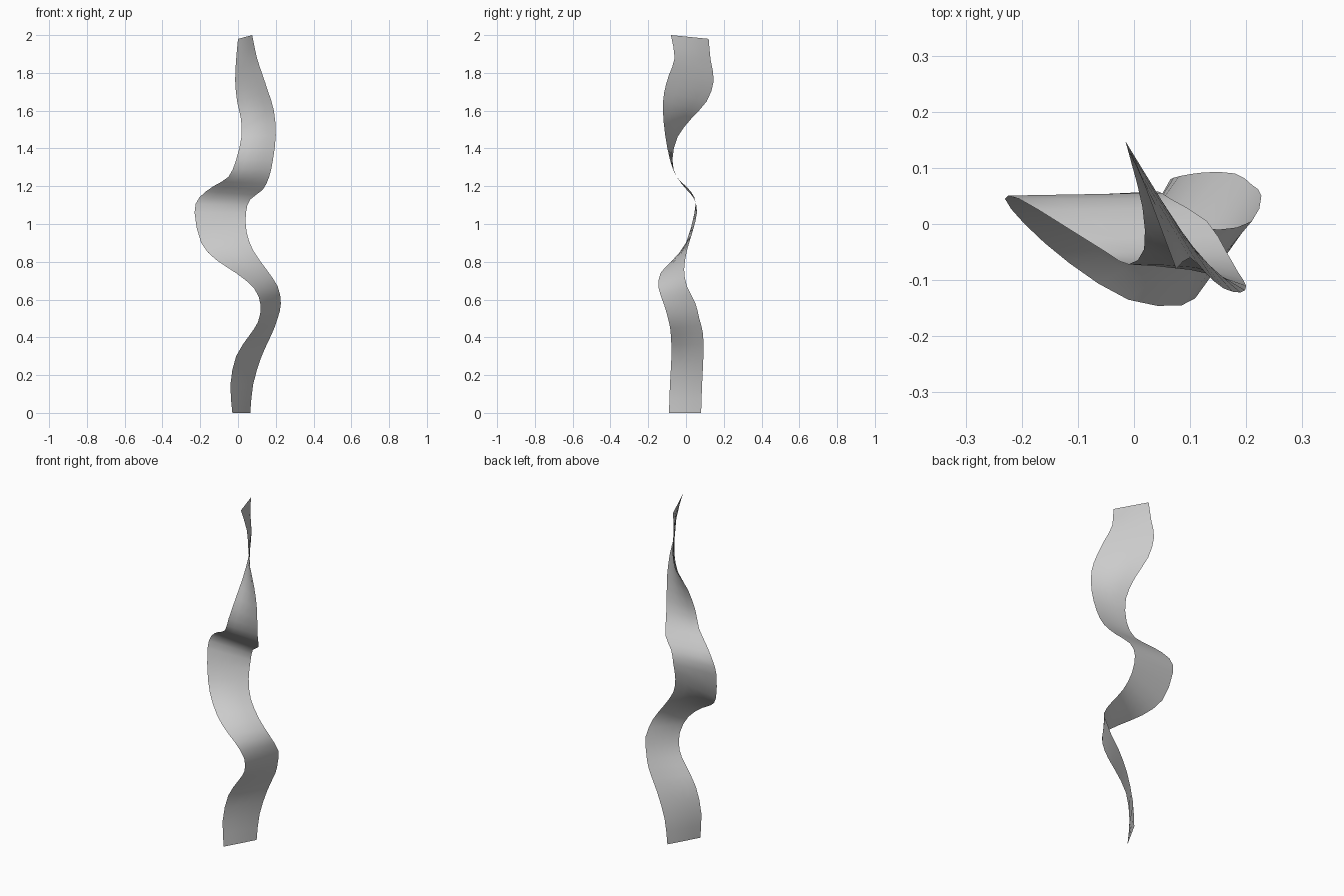
import bpy, bmesh
from mathutils import Vector

# Left and right edge of the twisted ribbon, bottom to top
LEFT = [(-.03, -.09, 0), (-.04, -.085, .15), (-.01, -.077, .3), (.06, -.08, .41),
        (.105, -.09, .48), (.12, -.115, .57), (.085, -.145, .66), (-.01, -.135, .74),
        (-.115, -.07, .81), (-.195, 0, .9), (-.23, .045, 1.06), (-.205, .045, 1.14),
        (-.13, 0, 1.2), (-.05, -.05, 1.25), (-.01, -.072, 1.34), (.018, -.045, 1.46),
        (.015, .03, 1.56), (-.005, .11, 1.65), (-.015, .147, 1.76), (-.01, .13, 1.87),
        (0, .12, 1.98)]
RIGHT = [(.065, .08, 0), (.08, .085, .15), (.125, .092, .3), (.18, .09, .42),
         (.21, .07, .5), (.227, .05, .58), (.21, .005, .67), (.15, -.01, .76),
         (.08, .005, .86), (.045, .035, .96), (.042, .058, 1.06), (.065, .045, 1.13),
         (.13, .005, 1.18), (.165, -.05, 1.25), (.185, -.085, 1.34), (.2, -.11, 1.47),
         (.19, -.122, 1.6), (.16, -.115, 1.7), (.13, -.09, 1.79), (.1, -.06, 1.88),
         (.075, -.08, 2)]
COLS = 4


def smooth_path(points, steps=2):
    """Catmull-Rom curve through the points."""
    p = [Vector(q) for q in points]
    p = [2 * p[0] - p[1]] + p + [2 * p[-1] - p[-2]]
    out = []
    for a, b, c, d in zip(p, p[1:], p[2:], p[3:]):
        for i in range(steps):
            t = i / steps
            out.append(.5 * (2 * b + (c - a) * t + (2 * a - 5 * b + 4 * c - d) * t ** 2
                             + (3 * b - a - 3 * c + d) * t ** 3))
    return out + [p[-2]]


# Thin open sheet spanned between the two edges
bm = bmesh.new()
rows = [[bm.verts.new(a.lerp(b, i / COLS)) for i in range(COLS + 1)]
        for a, b in zip(smooth_path(LEFT), smooth_path(RIGHT))]
for low, high in zip(rows, rows[1:]):
    for i in range(COLS):
        face = bm.faces.new((low[i], low[i + 1], high[i + 1], high[i]))
        face.smooth = True
mesh = bpy.data.meshes.new("twisted_ribbon")
bm.to_mesh(mesh)
bm.free()
bpy.context.collection.objects.link(bpy.data.objects.new("twisted_ribbon", mesh))
